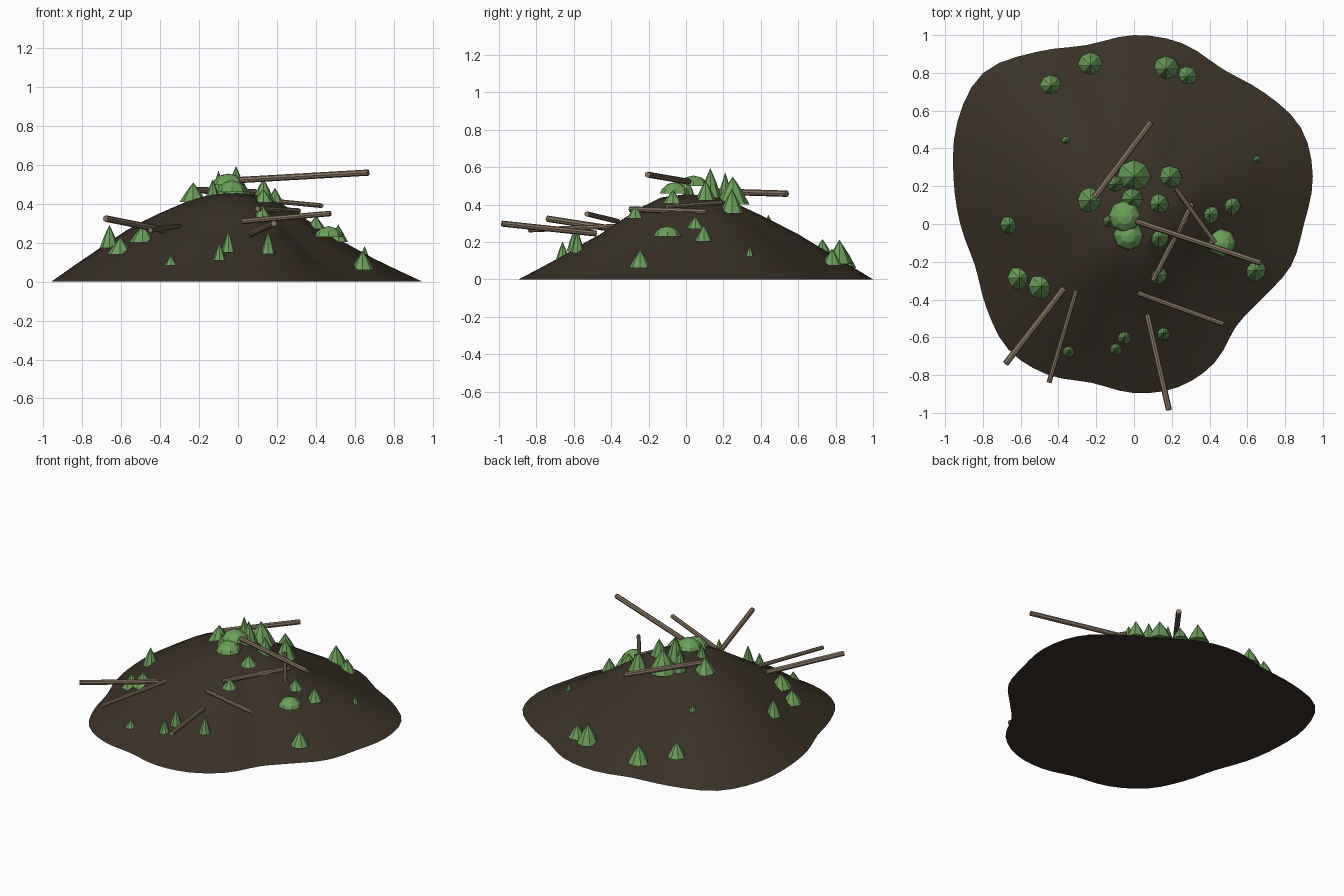
import bpy, bmesh, math
from mathutils import Vector

cube = bpy.data.objects.get("Cube")
if cube:
    bpy.data.objects.remove(cube, do_unlink=True)


def material(name, color):
    mat = bpy.data.materials.new(name)
    mat.use_nodes = True
    mat.diffuse_color = (*color, 1)
    mat.node_tree.nodes["Principled BSDF"].inputs["Base Color"].default_value = (*color, 1)
    return mat


SOIL = material("dark soil", (0.042, 0.031, 0.020))
LEAF = material("leaf green", (0.15, 0.35, 0.105))
WOOD = material("weathered wood", (0.24, 0.175, 0.12))


def add_object(name, bm, mat):
    bmesh.ops.recalc_face_normals(bm, faces=bm.faces)
    mesh = bpy.data.meshes.new(name)
    bm.to_mesh(mesh)
    bm.free()
    mesh.materials.append(mat)
    obj = bpy.data.objects.new(name, mesh)
    bpy.context.collection.objects.link(obj)
    return obj


def spline(values, index):
    """Catmull-Rom value at a fractional index of a closed list."""
    i = math.floor(index)
    f = index - i
    a, b, c, d = (values[(i + k) % len(values)] for k in (-1, 0, 1, 2))
    return b + f / 2 * (c - a + f * (2 * a - 5 * b + 4 * c - d + f * (3 * (b - c) + d - a)))


# Outline radius every fifteen degrees, counter-clockwise from +x
OUTLINE = [.90, .98, 1.02, .98, .945, .99, 1.0, .98, 1.05, 1.13, 1.08, .99,
           .92, .87, .90, .94, .92, .87, .895, .895, .85, .765, .785, .86]
# Slope as (fraction of radius, height)
SLOPE = [(0, .455), (.15, .44), (.28, .39), (.42, .315), (.51, .265),
         (.6, .22), (.74, .14), (.87, .07), (1, 0)]


def radius_at(angle):
    return spline(OUTLINE, angle / math.tau * len(OUTLINE))


def height_at(t, angle):
    z = 0
    for (t0, z0), (t1, z1) in zip(SLOPE, SLOPE[1:]):
        if t0 <= t <= t1:
            z = z0 + (z1 - z0) * (t - t0) / (t1 - t0)
    # the left front bulges and the right front sags
    return z - 0.045 * math.sin(math.pi * t) * math.cos(angle + math.pi / 6) * min(1, 2 * t)


def ground(x, y):
    angle = math.atan2(y, x)
    return height_at(min(1, math.hypot(x, y) / radius_at(angle)), angle)


# Mound: concentric rings following the outline, closed underneath
bm = bmesh.new()
SEGMENTS = 72
top = bm.verts.new((0, 0, SLOPE[0][1]))
previous = None
for t, _ in SLOPE[1:]:
    ring = []
    for s in range(SEGMENTS):
        a = s / SEGMENTS * math.tau
        r = t * radius_at(a)
        ring.append(bm.verts.new((r * math.cos(a), r * math.sin(a), height_at(t, a))))
    for s in range(SEGMENTS):
        n = (s + 1) % SEGMENTS
        if previous:
            bm.faces.new((previous[s], ring[s], ring[n], previous[n]))
        else:
            bm.faces.new((top, ring[s], ring[n]))
    previous = ring
bm.faces.new(previous[::-1])
mound = add_object("mound", bm, SOIL)
bpy.context.view_layer.objects.active = mound
mound.select_set(True)
bpy.ops.object.shade_smooth_by_angle(angle=math.radians(20))
mound.select_set(False)


def add_plant(name, x, y, z, profile, sides=8):
    """Low-poly plant: rings of a profile closed by a tip."""
    bm = bmesh.new()
    rings = []
    for r, h in profile[:-1]:
        rings.append([bm.verts.new((x + r * math.cos(k * math.tau / sides),
                                    y + r * math.sin(k * math.tau / sides), z + h))
                      for k in range(sides)])
    tip = bm.verts.new((x, y, z + profile[-1][1]))
    bm.faces.new(rings[0][::-1])
    for k in range(sides):
        n = (k + 1) % sides
        for low, high in zip(rings, rings[1:]):
            bm.faces.new((low[k], low[n], high[n], high[k]))
        bm.faces.new((rings[-1][k], rings[-1][n], tip))
    add_object(name, bm, LEAF)


# Cone shrubs: x, y, radius, height
BACK_SHRUBS = [(-.23, .84, .07, .11), (-.44, .73, .06, .09), (.17, .82, .07, .12),
               (.28, .78, .055, .08), (-.36, .44, .025, .04), (.65, .34, .024, .05)]
CROWN_SHRUBS = [(0, .25, .09, .14), (.19, .245, .065, .12), (-.23, .125, .07, .09),
                (-.1, .21, .045, .15), (-.01, .13, .06, .15), (.13, .105, .055, .1),
                (-.13, .015, .035, .08), (.4, .05, .05, .06), (.515, .095, .05, .08),
                (.13, -.07, .055, .06)]
FRONT_SHRUBS = [(.64, -.245, .06, .09), (.125, -.27, .05, .06), (-.66, -.005, .05, .11),
                (-.605, -.285, .065, .08), (-.49, -.33, .07, .08), (-.345, -.67, .035, .045),
                (-.095, -.66, .035, .085), (-.05, -.6, .038, .105), (.155, -.58, .038, .11)]
for group, shrubs in (("back", BACK_SHRUBS), ("crown", CROWN_SHRUBS), ("front", FRONT_SHRUBS)):
    for i, (x, y, r, h) in enumerate(shrubs, 1):
        add_plant(f"{group}_shrub_{i}", x, y, ground(x, y) - .01,
                  [(r, 0), (r * .55, h * .55), (0, h + .01)])

# Flat domed bushes: x, y, base height, radius, height
for i, (x, y, z, r, h) in enumerate([(-.05, .04, .5, .085, .055), (-.03, -.06, .46, .08, .06),
                                     (.465, -.1, .23, .075, .055)], 1):
    add_plant(f"flat_bush_{i}", x, y, z,
              [(r, 0), (r * .85, h * .4), (r * .5, h * .82), (0, h)])

# Fallen logs: start, end, radius
LOGS = [((-.21, .14, .47), (.09, .54, .458), .017),
        ((.01, .015, .522), (.67, -.205, .56), .016),
        ((.22, .19, .41), (.43, -.1, .39), .012),
        ((.31, .11, .362), (.1, -.3, .375), .015),
        ((.02, -.365, .31), (.475, -.53, .35), .014),
        ((.07, -.48, .245), (.185, -.985, .298), .016),
        ((-.37, -.34, .262), (-.68, -.74, .324), .017),
        ((-.305, -.35, .285), (-.45, -.84, .264), .013)]
for i, (start, end, r) in enumerate(LOGS, 1):
    a, b = Vector(start), Vector(end)
    bm = bmesh.new()
    bmesh.ops.create_cone(bm, cap_ends=True, segments=8, radius1=r, radius2=r,
                          depth=(b - a).length)
    log = add_object(f"log_{i}", bm, WOOD)
    log.location = (a + b) / 2
    log.rotation_mode = 'QUATERNION'
    log.rotation_quaternion = (b - a).to_track_quat('Z', 'Y')
